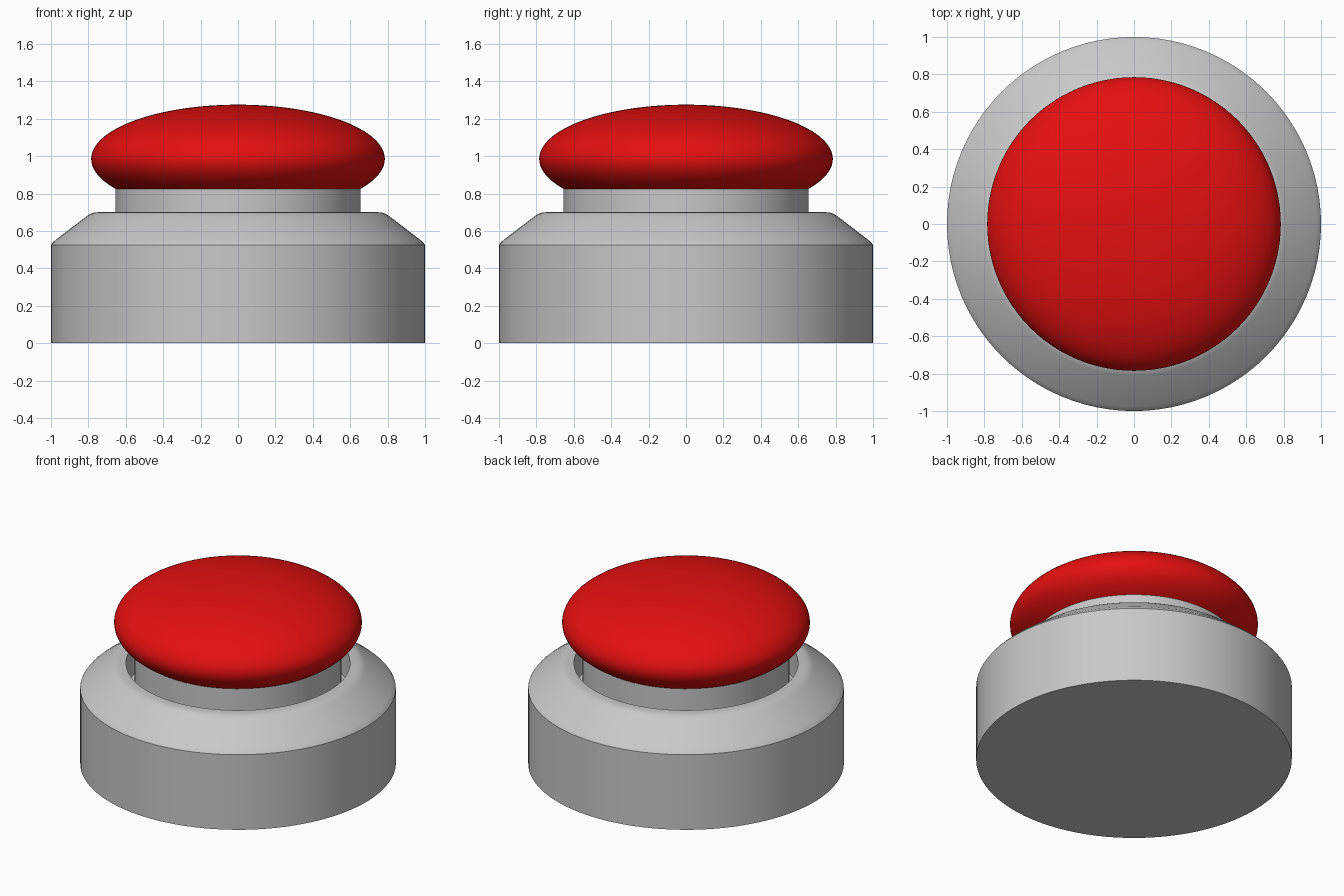
import bpy, bmesh, math

if "Cube" in bpy.data.objects:
    bpy.data.objects.remove(bpy.data.objects["Cube"])

SEGMENTS = 96


def material(name, rgb):
    m = bpy.data.materials.new(name)
    m.diffuse_color = (*rgb, 1.0)
    m.use_nodes = True
    m.node_tree.nodes["Principled BSDF"].inputs["Base Color"].default_value = m.diffuse_color
    return m


def lathe(name, profile, mat):
    """Revolve an (r, z) profile, bottom to top, about the z axis."""
    bm = bmesh.new()
    verts = [bm.verts.new((r, 0, z)) for r, z in profile]
    edges = [bm.edges.new(pair) for pair in zip(verts, verts[1:])]
    bmesh.ops.spin(bm, geom=verts + edges, axis=(0, 0, 1), cent=(0, 0, 0),
                   angle=math.tau, steps=SEGMENTS, use_duplicate=False)
    bmesh.ops.remove_doubles(bm, verts=bm.verts, dist=1e-5)
    bmesh.ops.recalc_face_normals(bm, faces=bm.faces)
    mesh = bpy.data.meshes.new(name)
    bm.to_mesh(mesh)
    bm.free()
    mesh.materials.append(mat)
    obj = bpy.data.objects.new(name, mesh)
    bpy.context.collection.objects.link(obj)
    bpy.ops.object.select_all(action='DESELECT')
    obj.select_set(True)
    bpy.context.view_layer.objects.active = obj
    bpy.ops.object.shade_smooth_by_angle(angle=math.radians(30))
    return obj


grey = material("grey", (0.58, 0.58, 0.58))
red = material("red", (0.78, 0.005, 0.005))

# Housing: drum with a sloped shoulder and a well for the plunger
lathe("housing", [(0, 0), (1, 0), (1, 0.525), (0.993, 0.535), (0.975, 0.552),
                  (0.81, 0.678), (0.79, 0.691), (0.77, 0.698), (0.75, 0.70),
                  (0.71, 0.70), (0.71, 0.50), (0, 0.50)], grey)

# Plunger: plain cylinder standing in the well
lathe("plunger", [(0, 0.50), (0.655, 0.50), (0.655, 0.826), (0, 0.826)], grey)

# Button cap: flattened ellipsoid cut off level where it meets the plunger
RADIUS, HALF_HEIGHT, CENTRE, CUT = 0.785, 0.29, 0.985, 0.825
start = math.asin((CUT - CENTRE) / HALF_HEIGHT)
STEPS = 40
cap = [(0, CUT)]
for i in range(STEPS + 1):
    a = start + (math.pi / 2 - start) * i / STEPS
    r = 0 if i == STEPS else RADIUS * math.cos(a)
    cap.append((r, CENTRE + HALF_HEIGHT * math.sin(a)))
lathe("button_cap", cap, red)
